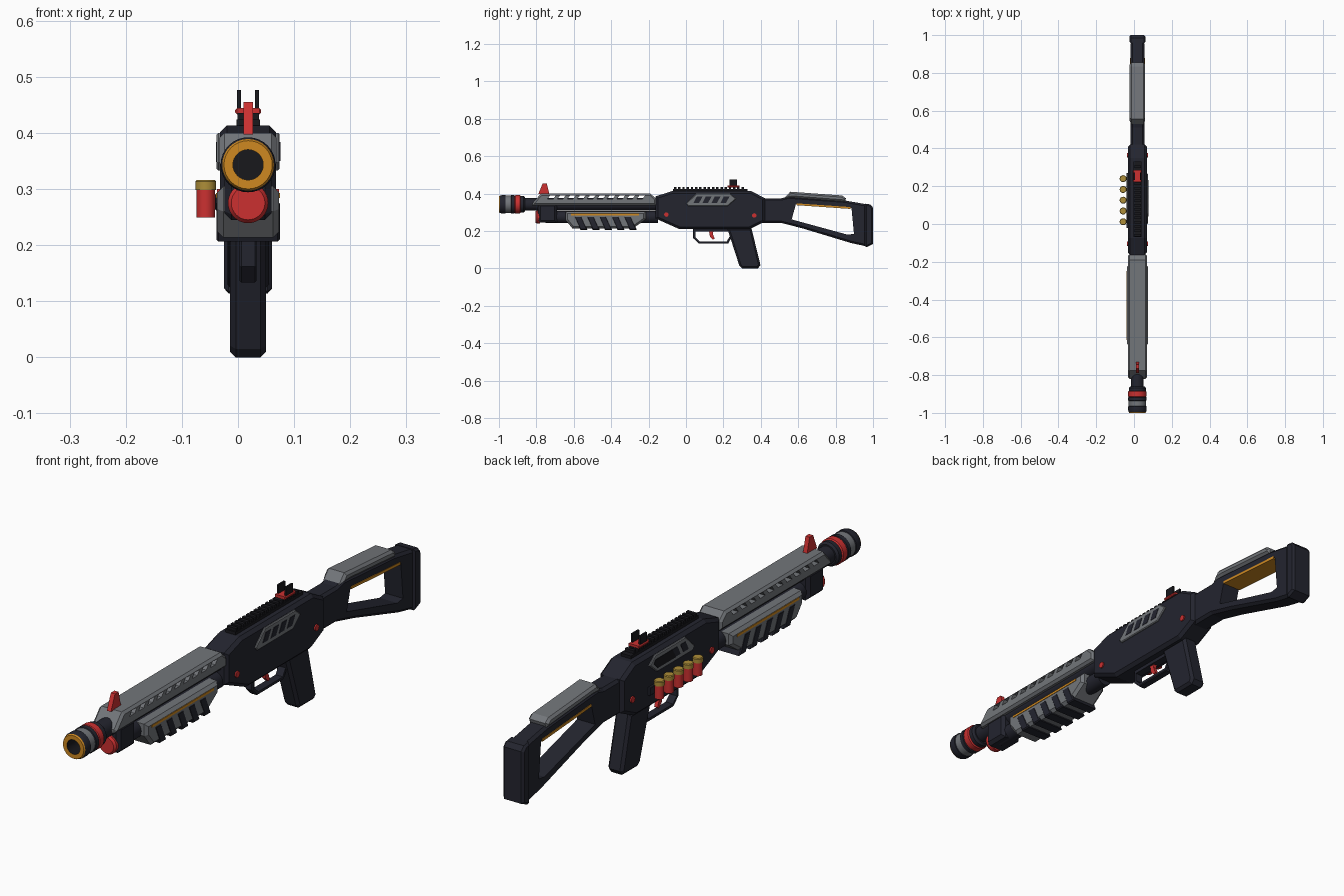
import bpy, bmesh, math
from mathutils import Vector

cube = bpy.data.objects.get("Cube")
if cube:
    bpy.data.objects.remove(cube, do_unlink=True)

C = 0.018  # x of the gun's centre plane


def material(name, r, g, b):
    m = bpy.data.materials.new(name)
    m.use_nodes = True
    m.diffuse_color = (r, g, b, 1)
    node = next(n for n in m.node_tree.nodes if n.type == 'BSDF_PRINCIPLED')
    node.inputs["Base Color"].default_value = (r, g, b, 1)
    node.inputs["Roughness"].default_value = 0.6
    return m


DARK = material("dark navy", .017, .018, .028)
BLACK = material("black", .009, .009, .012)
GREY = material("steel grey", .17, .18, .195)
RED = material("red", .6, .03, .03)
ORANGE = material("orange", .62, .25, .015)
BRASS = material("brass", .42, .27, .04)


def finish(name, bm, mats):
    bmesh.ops.recalc_face_normals(bm, faces=bm.faces[:])
    me = bpy.data.meshes.new(name)
    bm.to_mesh(me)
    bm.free()
    for m in mats:
        me.materials.append(m)
    ob = bpy.data.objects.new(name, me)
    bpy.context.collection.objects.link(ob)
    return ob


def prism(name, profiles, half, mat, x=C, chamfer=0):
    """Extrude side profiles (y, z) across x, chamfering the two outer rims."""
    bm = bmesh.new()
    rims = []
    for pts in profiles:
        a, b = [[bm.verts.new((x + s * half, y, z)) for y, z in pts] for s in (-1, 1)]
        caps = [bm.faces.new(a), bm.faces.new(b)]
        n = len(pts)
        for i in range(n):
            j = (i + 1) % n
            bm.faces.new((a[i], a[j], b[j], b[i]))
        rims += [e for f in caps for e in f.edges]
    bmesh.ops.recalc_face_normals(bm, faces=bm.faces[:])
    if chamfer:
        bmesh.ops.bevel(bm, geom=rims, offset=chamfer, segments=1,
                        affect='EDGES', clamp_overlap=True)
    return finish(name, bm, [mat])


def box(y0, y1, z0, z1, lean=0):
    return [(y0, z0), (y1, z0), (y1 + lean, z1), (y0 + lean, z1)]


def lathe(name, profile, bands, origin, axis='Y', sides=32):
    """Turn (radius, distance) points; bands gives one material per segment."""
    bm = bmesh.new()
    mats = list(dict.fromkeys(bands))
    rings = []
    for r, d in profile:
        ring = []
        for i in range(sides if r else 1):
            t = math.tau * i / sides
            u, v = r * math.cos(t), r * math.sin(t)
            p = {'X': (d, u, v), 'Y': (u, d, v), 'Z': (u, v, d)}[axis]
            ring.append(bm.verts.new(Vector(origin) + Vector(p)))
        rings.append(ring)
    for a, b, m in zip(rings, rings[1:], bands):
        for i in range(sides):
            j = (i + 1) % sides
            quad = dict.fromkeys((a[i % len(a)], a[j % len(a)], b[j % len(b)], b[i % len(b)]))
            bm.faces.new(list(quad)).material_index = mats.index(m)
    ob = finish(name, bm, mats)
    bpy.ops.object.select_all(action='DESELECT')
    ob.select_set(True)
    bpy.context.view_layer.objects.active = ob
    bpy.ops.object.shade_smooth_by_angle(angle=math.radians(35))
    return ob


def rod(name, r, d0, d1, mat, origin, axis='Y', sides=24):
    return lathe(name, [(0, d0), (r, d0), (r, d1), (0, d1)], [mat] * 3, origin, axis, sides)


def cut(ob, cutter):
    mod = ob.modifiers.new("cut", 'BOOLEAN')
    mod.operation, mod.object, mod.solver = 'DIFFERENCE', cutter, 'EXACT'
    bpy.context.view_layer.update()
    me = bpy.data.meshes.new_from_object(ob.evaluated_get(bpy.context.evaluated_depsgraph_get()))
    ob.modifiers.clear()
    ob.data = me
    bpy.data.objects.remove(cutter, do_unlink=True)


# Barrel, muzzle and magazine tube
BARREL, TUBE = (C, 0, .343), (C, 0, .275)
rod("barrel", .033, -.88, -.15, DARK, BARREL)
lathe("muzzle",
      [(0, -.93), (.027, -.93), (.027, -1), (.043, -1), (.046, -.995), (.049, -.985), (.049, -.966),
       (.046, -.964), (.046, -.936), (.049, -.934), (.049, -.918), (.045, -.916), (.049, -.912),
       (.049, -.888), (.045, -.884), (.045, -.868), (.038, -.86), (0, -.86)],
      [BLACK, BLACK, ORANGE, ORANGE] + [DARK] * 3 + [GREY] + [DARK] * 3 + [RED] * 3 + [DARK] * 3,
      BARREL)
rod("magazine_tube", .033, -.75, -.15, DARK, TUBE)
lathe("magazine_cap", [(0, -.805), (.03, -.805), (.036, -.797), (.036, -.78), (0, -.78)],
      [RED] * 4, TUBE)
prism("barrel_clamp", [[(-.79, .255), (-.78, .245), (-.69, .245), (-.69, .345), (-.79, .345)]],
      .042, DARK, chamfer=.012)

# Slotted heat shield
shield = prism("heat_shield", [[(-.82, .337), (-.82, .35), (-.775, .4), (-.19, .4),
                                (-.16, .372), (-.16, .337)]], .051, GREY, chamfer=.009)
cut(shield, prism("slot_cutter", [box(y, y + .03, .372, .39, .014)
                                  for y in [-.74 + .053 * i for i in range(10)]], .1, GREY))

# Front sight
prism("front_sight", [[(-.79, .397), (-.766, .455), (-.745, .455), (-.73, .397)]], .0085, RED)

# Pump grip with slanted ribs and side stripes
prism("pump_grip", [[(-.645, .305), (-.645, .26), (-.607, .213), (-.285, .213),
                     (-.215, .262), (-.215, .305)]], .055, GREY, chamfer=.011)
prism("pump_ribs", [box(y + .04, y + .078, .206, .278, -.032)
                    for y in [-.605 + .066 * i for i in range(5)]], .0565, DARK, chamfer=.004)
prism("pump_stripe", [box(-.615, -.25, .284, .293)], .057, ORANGE)

# Receiver
prism("receiver", [[(-.163, .267), (-.163, .385), (-.075, .413), (.35, .413), (.422, .375),
                    (.422, .25), (.34, .21), (-.035, .21)]], .05, DARK, chamfer=.012)
for y, z in ((-.105, .288), (.365, .283)):
    rod("receiver_pin", .012, -.055, .055, RED, (C, y, z), 'X', 16)

# Receiver side panels
PANEL = [(0, .347), (.012, .333), (.222, .333), (.268, .372), (.235, .4), (.055, .4)]
for side, s in (("left", 1), ("right", -1)):
    prism(side + "_panel", [PANEL], .005, GREY, C + s * .051, .003)
    starts = [.04 + .048 * i for i in range(4)]
    if s < 0:
        starts = starts[:2]
        prism("ejection_port", [[(.115, .348), (.222, .348), (.245, .372), (.235, .384), (.135, .384)]],
              .003, BLACK, C - .0545)
    prism(side + "_panel_slots", [box(y, y + .03, .35, .384, .018) for y in starts],
          .003, DARK, C + s * .0545)

# Shell carrier and shells on the right side
prism("shell_carrier", [box(-.02, .27, .262, .292)], .006, DARK, C - .053, .002)
for i in range(5):
    lathe("spare_shell", [(0, .249), (.0165, .249), (.0165, .298), (.0185, .298),
                          (.0185, .313), (.016, .316), (0, .316)],
          [RED, RED] + [BRASS] * 4, (-.0575, .012 + .057 * i, 0), 'Z', 20)

# Top rail and rear sight
prism("top_rail", [box(-.07, .33, .405, .424)], .021, BLACK)
prism("rail_teeth", [box(y, y + .013, .422, .435) for y in [-.065 + .0226 * i for i in range(17)]],
      .019, BLACK)
prism("rear_sight_base", [box(.222, .285, .433, .444)], .023, RED, chamfer=.003)
for s in (-1, 1):
    prism("rear_sight_post", [box(.232, .272, .44, .476)], .0035, BLACK, C + s * .016)

# Pistol grip, trigger guard and trigger
prism("pistol_grip", [[(.22, .215), (.235, .17), (.285, .015), (.3, 0), (.385, 0), (.398, .018),
                       (.35, .215)]], .032, DARK, chamfer=.01)
guard = prism("trigger_guard", [[(.038, .215), (.038, .162), (.068, .133), (.225, .133),
                                 (.25, .175), (.25, .215)]], .015, DARK, chamfer=.003)
cut(guard, prism("guard_cutter", [[(.05, .197), (.05, .166), (.073, .145), (.218, .145),
                                   (.236, .175), (.23, .197)]], .1, DARK))
prism("trigger", [[(.115, .212), (.15, .212), (.143, .185), (.153, .16), (.145, .154),
                   (.128, .17), (.125, .19)]], .007, RED)

# Skeleton stock, cheek rest and butt pad
stock = prism("stock", [[(.41, .375), (.51, .375), (.55, .385), (.85, .363), (.965, .343),
                         (.965, .118), (.885, .135), (.62, .215), (.51, .243), (.41, .243)]],
              .037, DARK, chamfer=.01)
cut(stock, prism("window_cutter", [[(.588, .345), (.885, .322), (.898, .185), (.865, .18),
                                    (.7, .225), (.565, .262)]], .1, DARK))
prism("stock_stripe", [[(.59, .338), (.59, .348), (.88, .328), (.88, .318)]], .039, ORANGE)
prism("cheek_rest", [[(.525, .375), (.557, .41), (.835, .39), (.855, .375), (.85, .357),
                      (.58, .378)]], .041, GREY, chamfer=.009)
prism("butt_pad", [[(.957, .346), (.985, .342), (1, .325), (1, .13), (.965, .114), (.957, .118)]],
      .043, DARK, chamfer=.008)
